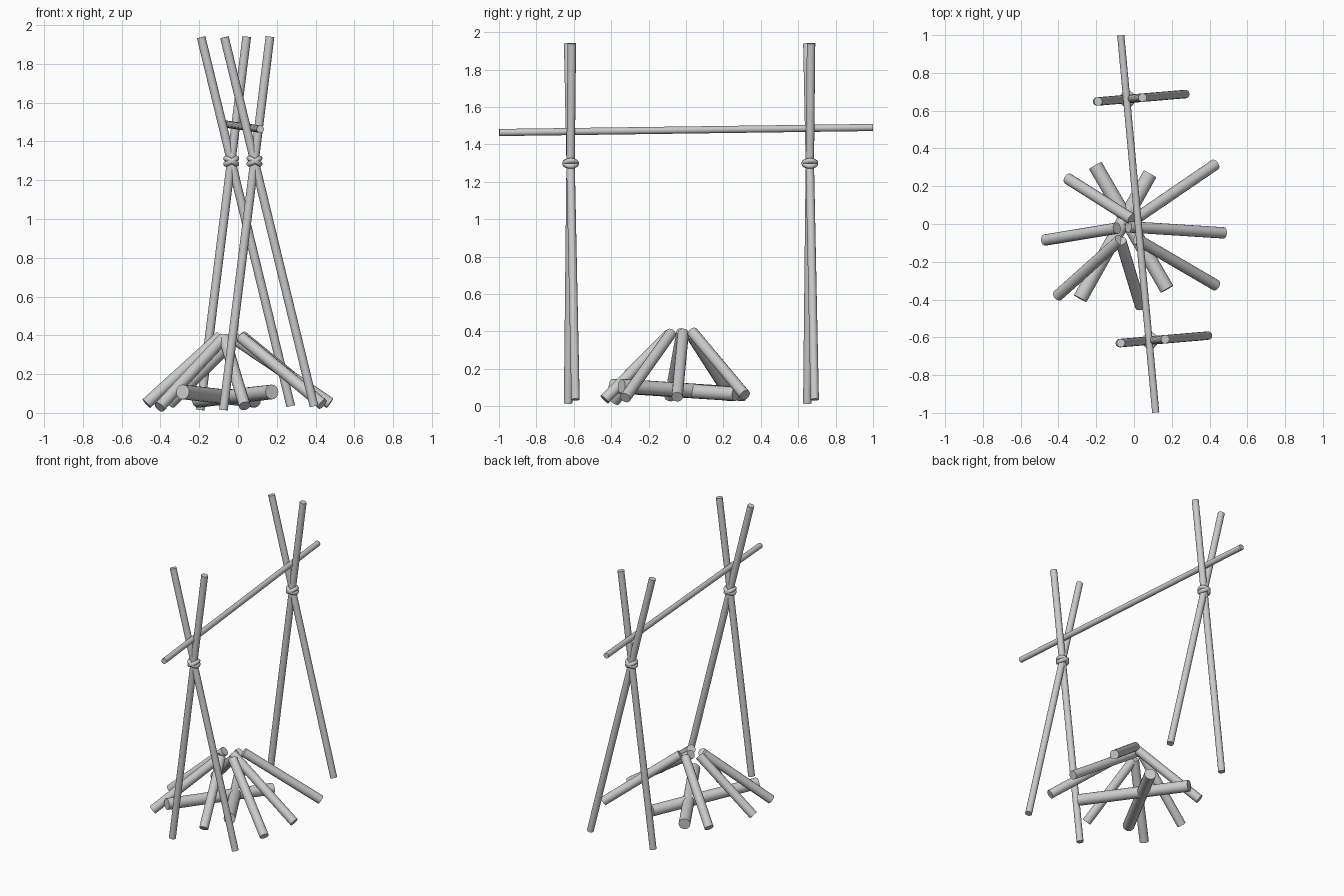
import bpy
from math import radians
from mathutils import Vector

if "Cube" in bpy.data.objects:
    bpy.data.objects.remove(bpy.data.objects["Cube"])


def smooth(ob):
    bpy.ops.object.shade_smooth_by_angle(angle=radians(40))
    return ob


def rod(name, a, b, r, sides=16):
    """Capped cylinder running from point a to point b."""
    a, b = Vector(a), Vector(b)
    d = b - a
    bpy.ops.mesh.primitive_cylinder_add(
        vertices=sides, radius=r, depth=d.length, location=(a + b) / 2,
        rotation=d.to_track_quat('Z', 'Y').to_euler())
    ob = bpy.context.object
    ob.name = name
    return smooth(ob)


# Crossbar resting in the two forks
rod("crossbar", (-0.07, 0.998, 1.49), (0.115, -0.998, 1.463), 0.019)

# Two crossed-pole supports, each lashed where the poles meet
YAW = 0.085
for name, cx, cy in (("front", 0.085, -0.617), ("back", -0.035, 0.662)):
    def at(dx, z):
        return (cx + dx, cy + dx * YAW, z)
    rod(name + "_steep_pole", at(-0.16, 0.015), at(0.08, 1.94), 0.0225)
    rod(name + "_slanted_pole", at(0.307, 0.035), at(-0.155, 1.937), 0.0225)
    for i, tilt in enumerate((-28, 28)):
        bpy.ops.mesh.primitive_torus_add(
            major_radius=0.031, minor_radius=0.014,
            major_segments=24, minor_segments=10,
            location=(cx, cy, 1.298), rotation=(0, radians(tilt), YAW))
        bpy.context.object.name = f"{name}_lashing_{i + 1}"
        smooth(bpy.context.object)

# Two thick base logs crossing near the ground
rod("base_log_1", (-0.285, -0.395, 0.108), (0.085, 0.265, 0.065), 0.038)
rod("base_log_2", (0.175, -0.345, 0.108), (-0.205, 0.31, 0.065), 0.038)

# Leaning firewood: outer foot, inner top
leaning = [
    ((0.43, 0.315, 0.06), (0.02, 0.035, 0.395)),
    ((0.475, -0.047, 0.05), (-0.03, -0.015, 0.39)),
    ((0.435, -0.325, 0.045), (0.015, -0.08, 0.39)),
    ((0.035, -0.435, 0.036), (-0.07, -0.09, 0.385)),
    ((-0.405, -0.38, 0.03), (-0.075, -0.085, 0.385)),
    ((-0.472, -0.085, 0.048), (-0.09, -0.022, 0.395)),
    ((-0.35, 0.24, 0.05), (-0.01, 0.025, 0.385)),
]
for i, (foot, top) in enumerate(leaning):
    rod(f"leaning_log_{i + 1}", foot, top, 0.03)
